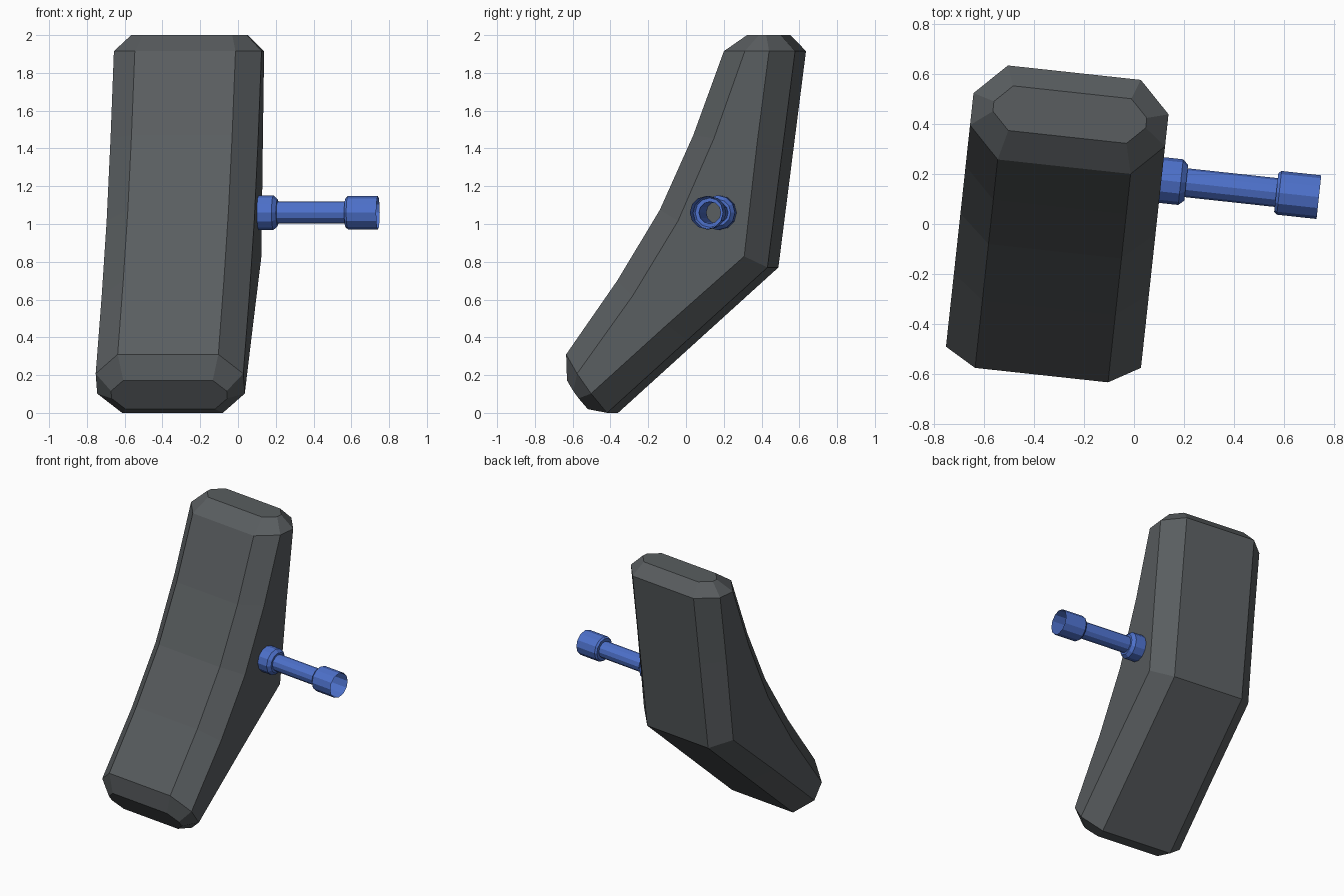
import bpy, bmesh
from math import cos, sin, pi, radians
from mathutils import Vector

cube = bpy.data.objects.get("Cube")
if cube:
    bpy.data.objects.remove(cube, do_unlink=True)

TURN = radians(-6.2)   # whole model is turned slightly about z


def make_material(name, color):
    mat = bpy.data.materials.new(name)
    mat.use_nodes = True
    mat.diffuse_color = color
    mat.node_tree.nodes["Principled BSDF"].inputs["Base Color"].default_value = color
    return mat


def loft(name, rings, mat, capped):
    """Skin a list of equal-length closed rings into one flat-shaded object."""
    bm = bmesh.new()
    loops = [[bm.verts.new(p) for p in ring] for ring in rings]
    n = len(loops[0])
    for a, b in zip(loops, loops[1:]):
        for i in range(n):
            j = (i + 1) % n
            bm.faces.new((a[i], a[j], b[j], b[i]))
    if capped:
        bm.faces.new(loops[0])
        bm.faces.new(loops[-1])
    bmesh.ops.recalc_face_normals(bm, faces=bm.faces)
    mesh = bpy.data.meshes.new(name)
    bm.to_mesh(mesh)
    bm.free()
    mesh.materials.append(mat)
    obj = bpy.data.objects.new(name, mesh)
    obj.rotation_euler.z = TURN
    bpy.context.collection.objects.link(obj)
    return obj


def octagon(front, back, half, cut):
    """Chamfered cross-section between a front and a back (y, z) point."""
    f, b = Vector(front), Vector(back)
    step = (b - f).normalized() * cut
    fi, bi = f + step, b - step
    flat = half - cut
    outline = [(-flat, f), (flat, f), (half, fi), (half, bi),
               (flat, b), (-flat, b), (-half, bi), (-half, fi)]
    return [(x - 0.303, p.x, p.y) for x, p in outline]


grey = make_material("dark grey", (0.100, 0.110, 0.116, 1))
blue = make_material("blue", (0.075, 0.165, 0.60, 1))

# Bent, chamfered body: front point, back point, half width, chamfer
body_sections = [
    ((-0.641, 0.172), (-0.53, 0.02), 0.308, 0.07),
    ((-0.642, 0.31), (-0.424, 0.0), 0.393, 0.125),
    ((-0.37, 0.70), (0.003, 0.385), 0.393, 0.125),
    ((-0.143, 1.075), (0.43, 0.77), 0.393, 0.125),
    ((0.035, 1.47), (0.512, 1.41), 0.393, 0.125),
    ((0.198, 1.915), (0.577, 1.915), 0.393, 0.125),
    ((0.318, 2.0), (0.498, 2.0), 0.308, 0.07),
]
loft("body", [octagon(*s) for s in body_sections], grey, True)

# Hollow side tube with collar and open socket: (distance out, radius)
SIDES = 12
tube_profile = [(0.06, 0.092), (0.168, 0.092), (0.19, 0.072), (0.19, 0.058),
                (0.553, 0.058), (0.553, 0.078), (0.565, 0.088), (0.725, 0.088)]
tube_rings = [[(x, 0.187 + r * cos(2 * pi * i / SIDES), 1.06 + r * sin(2 * pi * i / SIDES))
               for i in range(SIDES)] for x, r in tube_profile]
loft("side_tube", tube_rings, blue, False)
